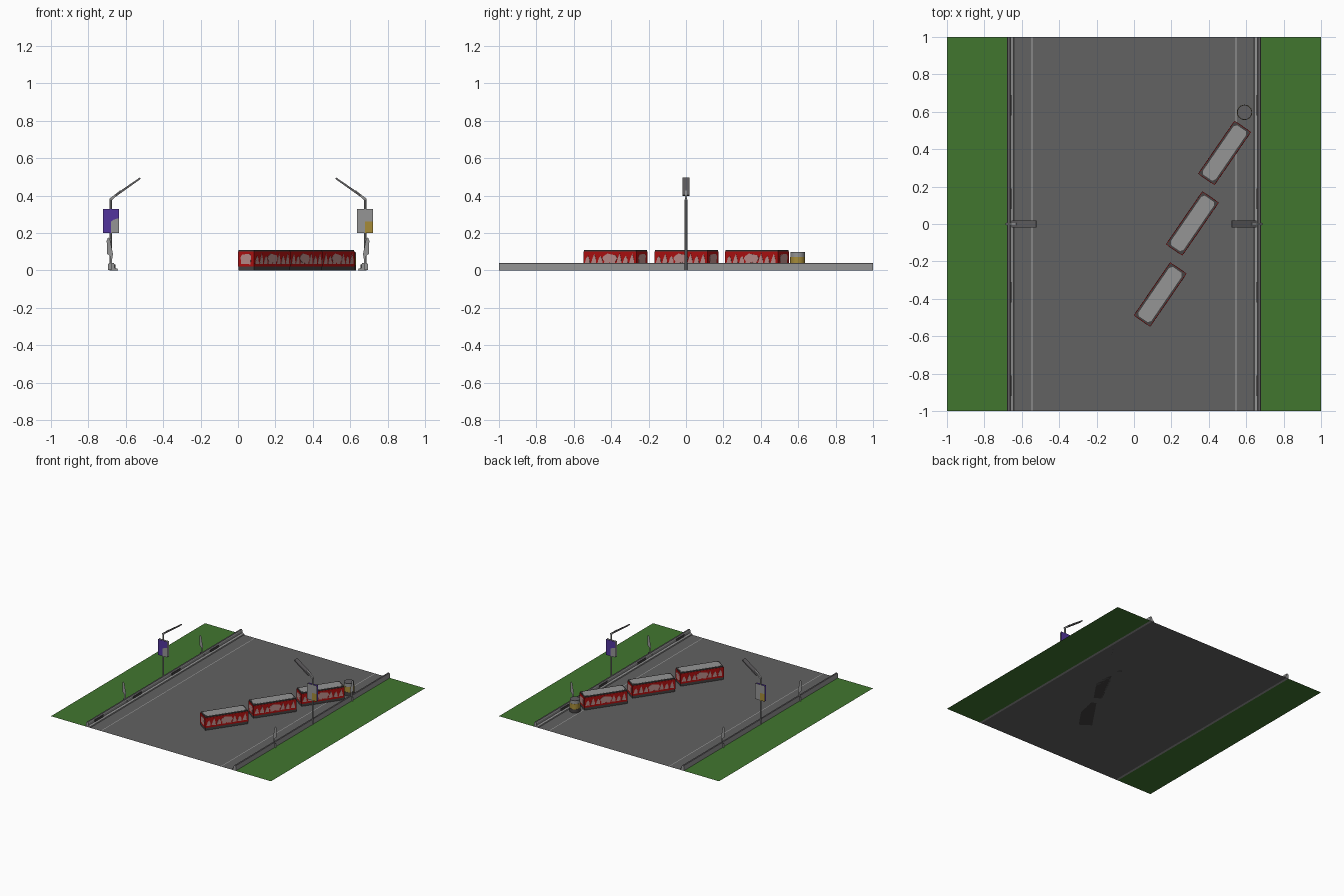
import bpy, bmesh, math
from mathutils import Matrix

if "Cube" in bpy.data.objects:
    bpy.data.objects.remove(bpy.data.objects["Cube"])


def mat(name, r, g, b):
    m = bpy.data.materials.new(name)
    m.diffuse_color = (r, g, b, 1)
    m.use_nodes = True
    m.node_tree.nodes["Principled BSDF"].inputs["Base Color"].default_value = m.diffuse_color
    return m


ROAD = mat("asphalt", .122, .122, .122)
GRASS = mat("grass_green", .053, .18, .028)
RED = mat("car_red", .43, .005, .005)
PINK = mat("pale_pink", .50, .27, .26)
DARK = mat("dark_grey", .06, .055, .055)
LIGHT = mat("light_grey", .30, .30, .30)
MID = mat("mid_grey", .12, .115, .12)
PURPLE = mat("banner_purple", .085, .035, .34)
YELLOW = mat("mustard_yellow", .38, .26, .04)
WHITE = mat("line_grey", .40, .40, .40)


def finish(name, bm, m, M=Matrix()):
    bmesh.ops.recalc_face_normals(bm, faces=bm.faces[:])
    bm.transform(M)
    me = bpy.data.meshes.new(name)
    bm.to_mesh(me)
    bm.free()
    me.materials.append(m)
    ob = bpy.data.objects.new(name, me)
    bpy.context.collection.objects.link(ob)
    return ob


def prism(name, pts, y0, y1, m, M=Matrix()):
    """Profile in the xz plane, extruded from y0 to y1 (a flat sheet if equal)."""
    bm = bmesh.new()
    f = bm.faces.new([bm.verts.new((x, y0, z)) for x, z in pts])
    if y0 != y1:
        r = bmesh.ops.extrude_face_region(bm, geom=[f])
        vs = [v for v in r["geom"] if isinstance(v, bmesh.types.BMVert)]
        bmesh.ops.translate(bm, verts=vs, vec=(0, y1 - y0, 0))
    return finish(name, bm, m, M)


def rect(x0, x1, z0, z1):
    return [(x0, z0), (x1, z0), (x1, z1), (x0, z1)]


def flat(name, x0, x1, m, z=0.0):
    bm = bmesh.new()
    bm.faces.new([bm.verts.new(p) for p in
                  ((x0, -1, z), (x1, -1, z), (x1, 1, z), (x0, 1, z))])
    ob = finish(name, bm, m)
    if ob.data.polygons[0].normal.z < 0:
        ob.data.flip_normals()
    return ob


def cylinder(name, r, z0, z1, x, y, m, n, M=Matrix()):
    bm = bmesh.new()
    bmesh.ops.create_cone(bm, cap_ends=True, segments=n, radius1=r, radius2=r,
                          depth=z1 - z0)
    ob = finish(name, bm, m, M @ Matrix.Translation((x, y, (z0 + z1) / 2)))
    if n > 12:
        bpy.context.view_layer.objects.active = ob
        ob.select_set(True)
        bpy.ops.object.shade_smooth_by_angle()
        ob.select_set(False)
    return ob


# Road surface
flat("road", -.66, .66, ROAD)

# Everything on one roadside, repeated by a half turn
for side, S in (("right", Matrix()), ("left", Matrix.Rotation(math.pi, 4, 'Z'))):
    k = 1 if side == "right" else -1
    flat(side + "_grass", *sorted((k * .68, k * 1.0)), GRASS)
    flat(side + "_road_line", *sorted((k * .543, k * .548)), WHITE, .0006)

    # Barrier with a pale toe and a darker top
    curb = prism(side + "_barrier", [(.66, 0), (.68, 0), (.68, .034), (.676, .04), (.664, .04),
                                     (.66, .032), (.659, .014), (.644, .009), (.642, .001)],
                 -1, 1, LIGHT, S)
    curb.data.materials.append(MID)
    for p in curb.data.polygons:
        if p.normal.z > .5 and p.center.z > .03:
            p.material_index = 1
    for i in range(4):
        yc = k * (.635 - .5 * i)
        prism(f"{side}_drain_{i}", rect(.656, .661, .014, .032), yc - .055, yc + .055, DARK, S)

    # Street lamp
    cylinder(side + "_lamp_pole", .007, 0, .38, .68, 0, LIGHT, 8, S)
    prism(side + "_lamp_arm", [(.687, .376), (.687, .384), (.63, .428), (.622, .422), (.674, .376)],
          -.006, .006, LIGHT, S)
    prism(side + "_lamp_head", [(.655, .403), (.62, .432), (.525, .497), (.520, .490), (.615, .422),
                                (.650, .397)], -.019, .019, MID, S)

    # Double-sided banner: pale and yellow on one face, purple on the other
    prism(side + "_banner_pale", rect(.635, .723, .20, .33), -.008, -.008, LIGHT, S)
    prism(side + "_banner_purple", rect(.635, .723, .20, .33), .008, .008, PURPLE, S)
    prism(side + "_banner_yellow_patch", rect(.678, .722, .201, .262), -.009, -.009, YELLOW, S)
    prism(side + "_banner_pale_patch", [(.636, .201), (.678, .201), (.678, .262), (.665, .272),
                                        (.636, .28)], .009, .009, LIGHT, S)

    # Flat roadside markers
    for i, y in enumerate((-.5, .5)):
        prism(f"{side}_marker_{i}", [(.655, .002), (.695, .002), (.695, .035), (.684, .038),
                                     (.684, .075), (.700, .09), (.702, .16), (.694, .178),
                                     (.684, .165), (.668, .085), (.672, .07), (.674, .038),
                                     (.655, .03)], y, y, LIGHT, S)

# Three parked cars in a diagonal row
L, W = .172, .053
FLAT = Matrix.Rotation(math.radians(-90), 4, 'X')
for n, (cx, cy) in enumerate(((.14, -.377), (.312, .003), (.484, .38))):
    B = Matrix.Translation((cx, cy, 0)) @ Matrix.Rotation(math.radians(55.5), 4, 'Z')
    prism(f"car_{n}_chassis", rect(-L + .002, L - .002, 0, .02), -W + .002, W - .002, DARK, B)
    prism(f"car_{n}_body", rect(-L, L, .02, .102), -W, W, RED, B)
    prism(f"car_{n}_roof_rim", rect(-L + .003, L - .003, .102, .1095), -W + .003, W - .003, DARK, B)
    # Roof panel with cut corners
    roof = []
    for sx, sy in ((-1, -1), (1, -1), (1, 1), (-1, 1)):
        c = [(sx * (L - .012), sy * (W - .024)), (sx * (L - .028), sy * (W - .012))]
        roof += c if sx * sy > 0 else c[::-1]
    prism(f"car_{n}_roof_panel", roof, -.1105, -.109, LIGHT, B @ FLAT)
    for q in range(2):
        R = B @ Matrix.Rotation(math.pi * q, 4, 'Z')
        # Pale painted peaks and a central blob along each long side
        for i in range(8):
            u = -.145 + i * .041
            h = .078 + .012 * (i % 2)
            prism(f"car_{n}_peak_{q}_{i}", [(u - .018, .036), (u + .016, .034), (u + .014, .058),
                                            (u + .004, h), (u - .008, .066)],
                  -W - .0012, -W, PINK, R)
        blob = [(.048 * math.cos(a * math.pi / 5),
                 .065 + (.027 if a % 2 else .021) * math.sin(a * math.pi / 5)) for a in range(10)]
        prism(f"car_{n}_blob_{q}", blob, -W - .0018, -W, PINK, R)
        # Pale plate on each short end
        E = R @ Matrix.Rotation(math.pi / 2, 4, 'Z')
        prism(f"car_{n}_end_plate_{q}", [(-.03, .035), (.03, .033), (.034, .078), (.024, .088),
                                         (-.024, .086), (-.034, .07)],
              -L - .0015, -L, PINK, E)

# Barrel with a yellow band
cylinder("barrel_base", .041, 0, .03, .591, .597, DARK, 24)
cylinder("barrel_band", .040, .03, .072, .591, .597, YELLOW, 24)
cylinder("barrel_body", .039, .072, .097, .591, .597, LIGHT, 24)
cylinder("barrel_lid", .0385, .097, .1, .591, .597, MID, 24)
